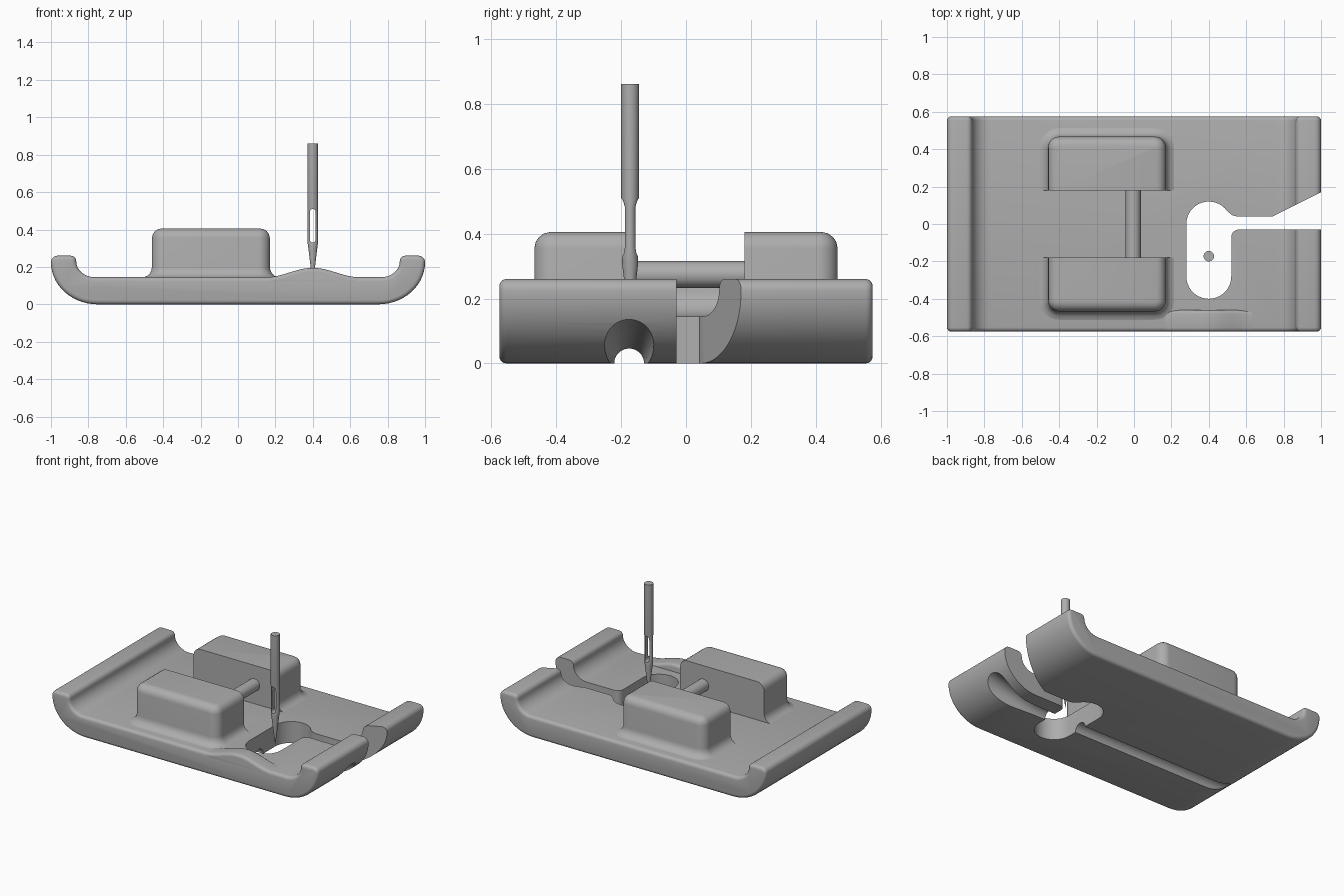
import bpy, bmesh
from math import sin, cos, pi, radians

cube = bpy.data.objects.get("Cube")
if cube:
    bpy.data.objects.remove(cube)

steel = bpy.data.materials.new("steel_grey")
steel.use_nodes = True
GREY = (0.42, 0.42, 0.42, 1)
steel.diffuse_color = GREY
steel.node_tree.nodes["Principled BSDF"].inputs["Base Color"].default_value = GREY


def arc(cx, cy, rx, ry, start, end, n=10):
    angles = [radians(start + (end - start) * i / n) for i in range(n + 1)]
    return [(cx + rx * cos(a), cy + ry * sin(a)) for a in angles]


def tidy(points):
    """Drop points that repeat the one before."""
    return [p for i, p in enumerate(points)
            if abs(p[0] - points[i - 1][0]) + abs(p[1] - points[i - 1][1]) > 1e-5]


def loft(name, rings):
    """Closed solid through rings with equal point counts."""
    bm = bmesh.new()
    loops = [[bm.verts.new(p) for p in ring] for ring in rings]
    for low, high in zip(loops, loops[1:]):
        for i in range(len(low)):
            bm.faces.new((low[i - 1], low[i], high[i], high[i - 1]))
    bm.faces.new(loops[0])
    bm.faces.new(loops[-1])
    bmesh.ops.recalc_face_normals(bm, faces=bm.faces)
    mesh = bpy.data.meshes.new(name)
    bm.to_mesh(mesh)
    bm.free()
    mesh.materials.append(steel)
    obj = bpy.data.objects.new(name, mesh)
    bpy.context.collection.objects.link(obj)
    return obj


def bevel(obj, width):
    mod = obj.modifiers.new("rounded_edges", "BEVEL")
    mod.width, mod.segments = width, 4
    mod.limit_method, mod.angle_limit = "ANGLE", radians(60)
    mod.use_clamp_overlap = False


def cut(obj, cutter):
    mod = obj.modifiers.new("cut", "BOOLEAN")
    mod.operation, mod.solver, mod.object = "DIFFERENCE", "EXACT", cutter


def finish(obj, cutters=()):
    """Apply modifiers, remove cutters, smooth the rounded surfaces."""
    bpy.context.view_layer.update()
    graph = bpy.context.evaluated_depsgraph_get()
    mesh = bpy.data.meshes.new_from_object(obj.evaluated_get(graph))
    obj.modifiers.clear()
    obj.data = mesh
    for cutter in cutters:
        bpy.data.objects.remove(cutter)
    bpy.ops.object.select_all(action="DESELECT")
    obj.select_set(True)
    bpy.context.view_layer.objects.active = obj
    bpy.ops.object.shade_smooth_by_angle(angle=radians(32))


# Sole plate with both ends curled up
half = (arc(0.75, 0.225, 0.25, 0.225, -90, 0, 14)
        + arc(0.965, 0.225, 0.035, 0.035, 0, 90, 6)
        + arc(0.895, 0.23, 0.03, 0.03, 90, 180, 6)
        + arc(0.765, 0.23, 0.1, 0.085, 0, -90))
profile = tidy(half + [(-x, z) for x, z in reversed(half)])
plate = loft("sole_plate", [[(x, y, z) for x, z in profile] for y in (-0.575, 0.575)])
bevel(plate, 0.022)

# Needle opening with its side entry
outline = tidy(arc(0.4, -0.28, 0.12, 0.12, 180, 360, 20)
               + arc(0.56, -0.07, 0.04, 0.04, 180, 90, 6)
               + [(1.1, -0.03), (1.1, 0.22), (0.74, 0.04), (0.55, 0.04), (0.525, 0.047)]
               + arc(0.4, 0, 0.12, 0.12, 35, 180, 16))
opening = loft("opening_cutter", [[(x, y, z) for x, y in outline] for z in (-0.1, 0.5)])

# Lengthwise groove underneath, flaring at one end
stations = [(-1.2, 0, 0.046), (0.62, 0, 0.046), (0.72, 0.01, 0.053),
            (0.84, 0.028, 0.068), (0.98, 0.05, 0.086), (1.1, 0.065, 0.1)]
groove = loft("groove_cutter", [
    [(x, -0.175 + y, z) for y, z in arc(0, cz, r, r, 0, 352.5, 47)]
    for x, cz, r in stations])

for cutter in (opening, groove):
    cutter.hide_render = True
    cut(plate, cutter)
finish(plate, (opening, groove))

# Raised swell along the front edge
crest = [(0.15 + 0.5 * i / 24, 0.17 - 0.025 * cos(2 * pi * i / 24)) for i in range(25)]
crest += [(0.65, 0.1), (0.15, 0.1)]
swell = loft("front_swell", [[(x, y, z) for x, z in crest] for y in (-0.575, -0.46)])
bevel(swell, 0.02)
finish(swell)

# Two mounting blocks: flared foot, rounded top, flat inner face
layers = [(0.045, 0.12), (0.045, 0.145), (0.026, 0.152), (0.012, 0.165), (0.003, 0.182),
          (0, 0.2), (0, 0.355), (-0.004, 0.374), (-0.015, 0.39), (-0.031, 0.401),
          (-0.05, 0.405)]
for name, side in (("back_block", 1), ("front_block", -1)):
    rings = []
    for grow, z in layers:
        x0, x1, y1, r = -0.46 - grow, 0.17 + grow, 0.467 + grow, 0.06 + grow
        shape = ([(x1, 0.18)] + arc(x1 - r, y1 - r, r, r, 0, 90, 8)
                 + arc(x0 + r, y1 - r, r, r, 90, 180, 8) + [(x0, 0.18)])
        rings.append([(x, y * side, z) for x, y in shape])
    finish(loft(name, rings))

# Cross pin between the blocks
finish(loft("cross_pin", [[(x, y, z) for x, z in arc(-0.004, 0.274, 0.041, 0.041, 0, 348.75, 31)]
                          for y in (-0.19, 0.19)]))

# Needle with a thinned, pierced eye section
sections = [(0.11, 0.001, 0.001), (0.31, 0.025, 0.025), (0.33, 0.028, 0.024),
            (0.36, 0.028, 0.019), (0.48, 0.028, 0.019), (0.51, 0.028, 0.028),
            (0.86, 0.028, 0.028)]
needle = loft("needle", [[(x, y, z) for x, y in arc(0.4, -0.172, rx, ry, 0, 345, 23)]
                         for z, rx, ry in sections])
eye_shape = (arc(0.4, 0.495, 0.015, 0.015, 0, 180, 8)
             + arc(0.4, 0.345, 0.015, 0.015, 180, 360, 8))
eye = loft("eye_cutter", [[(x, y, z) for x, z in eye_shape] for y in (-0.25, -0.1)])
eye.hide_render = True
cut(needle, eye)
finish(needle, (eye,))
